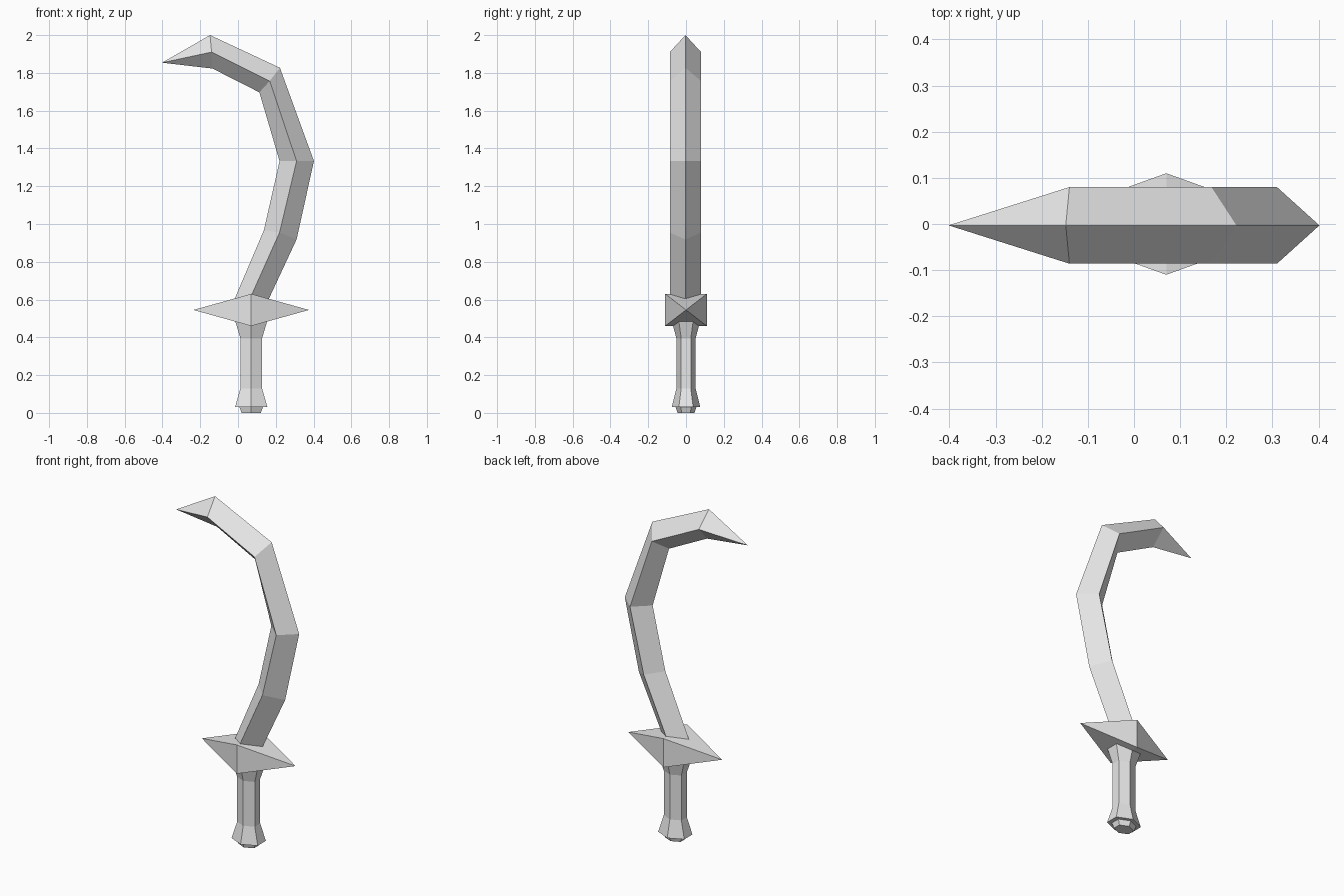
import bpy
import math

cube = bpy.data.objects.get("Cube")
if cube:
    bpy.data.objects.remove(cube, do_unlink=True)

CENTRE_X = 0.07

grey = bpy.data.materials.new("plain_grey")
grey.use_nodes = True
grey.diffuse_color = (0.8, 0.8, 0.8, 1)
grey.node_tree.nodes["Principled BSDF"].inputs["Base Color"].default_value = (0.8, 0.8, 0.8, 1)


def loft(name, rings, start_point=None, end_point=None):
    """Skin equal-sized rings; each end closes to a point or a flat cap."""
    n = len(rings[0])
    verts = [v for ring in rings for v in ring]
    faces = []
    for r in range(len(rings) - 1):
        a, b = r * n, (r + 1) * n
        for i in range(n):
            j = (i + 1) % n
            faces.append((a + i, a + j, b + j, b + i))
    for base, point in ((0, start_point), ((len(rings) - 1) * n, end_point)):
        ends = list(range(base, base + n))
        if base == 0 and point is start_point:
            ends.reverse()
        if point is None:
            faces.append(ends)
        else:
            verts.append(point)
            for i in range(n):
                faces.append((ends[i], ends[(i + 1) % n], len(verts) - 1))
    mesh = bpy.data.meshes.new(name)
    mesh.from_pydata(verts, [], faces)
    mesh.materials.append(grey)
    obj = bpy.data.objects.new(name, mesh)
    bpy.context.collection.objects.link(obj)
    return obj


# Blade: diamond sections given as (inner edge, side ridge, outer edge) in x, z
sections = [
    ((-0.03, 0.575), (0.05, 0.575), (0.15, 0.575)),
    ((0.137, 0.967), (0.22, 0.955), (0.31, 0.918)),
    ((0.22, 1.333), (0.31, 1.333), (0.402, 1.333)),
    ((0.113, 1.697), (0.168, 1.757), (0.222, 1.827)),
    ((-0.135, 1.823), (-0.14, 1.91), (-0.148, 2.0)),
]
BLADE_Y, HALF = -0.003, 0.083
blade_rings = [
    [(i[0], BLADE_Y, i[1]), (m[0], BLADE_Y - HALF, m[1]),
     (o[0], BLADE_Y, o[1]), (m[0], BLADE_Y + HALF, m[1])]
    for i, m, o in sections
]
loft("blade", blade_rings, end_point=(-0.402, BLADE_Y, 1.854))

# Guard: square middle tapering to a point at each side
middle = [(CENTRE_X, y, 0.545 + z) for y, z in
          ((-0.11, -0.085), (0.11, -0.085), (0.11, 0.085), (-0.11, 0.085))]
loft("guard", [middle], (CENTRE_X - 0.306, 0, 0.545), (CENTRE_X + 0.306, 0, 0.545))

# Handle: six-sided grip, flared at both ends, with a small foot
profile = [(0.045, 0), (0.055, 0.03), (0.076, 0.03), (0.051, 0.13),
           (0.051, 0.395), (0.075, 0.485)]
handle_rings = []
for radius, z in profile:
    angles = [math.radians(30 + 60 * k) for k in range(6)]
    handle_rings.append([(CENTRE_X + 1.3 * radius * math.cos(a),
                          radius * math.sin(a), z) for a in angles])
loft("handle", handle_rings)
